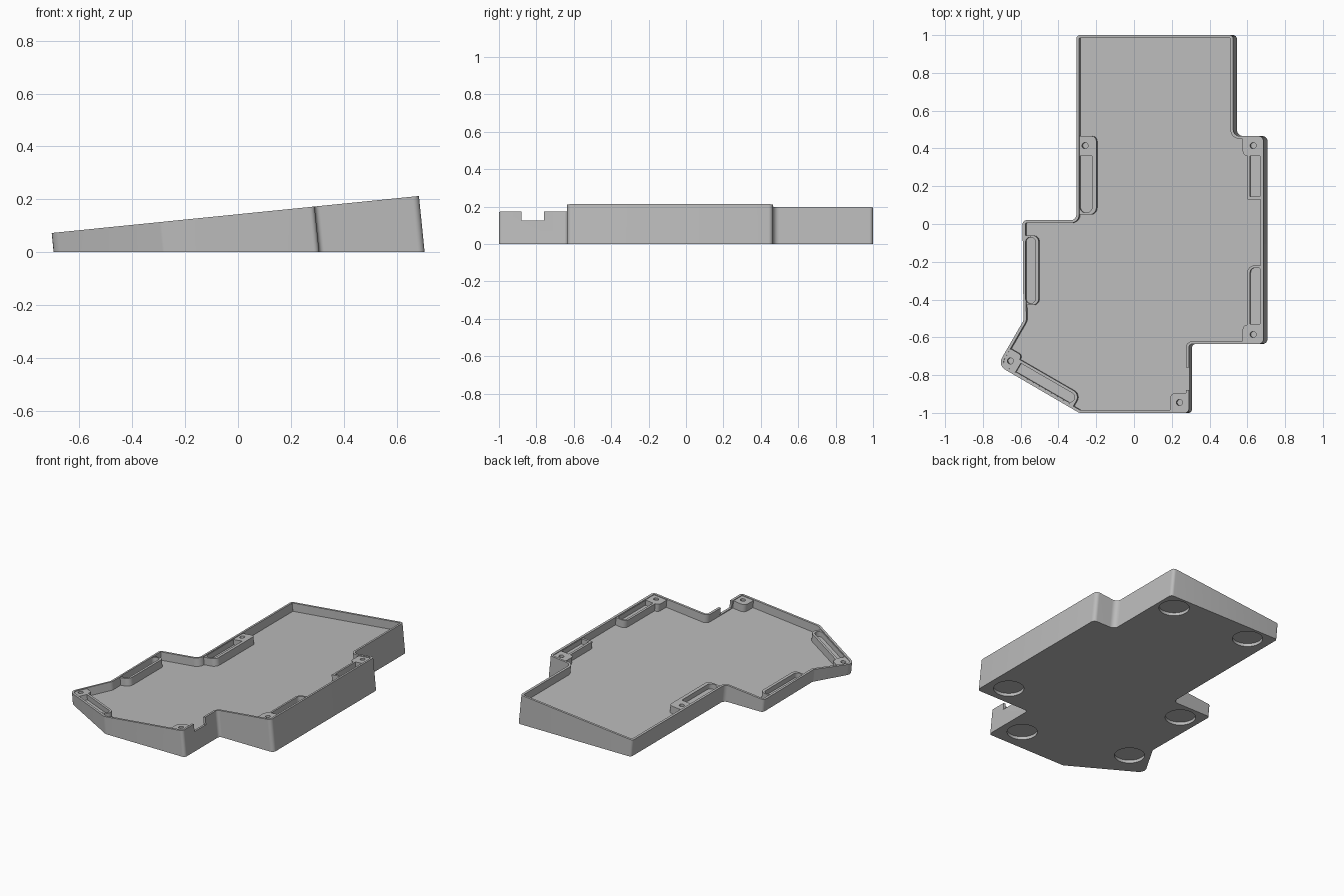
import bpy, bmesh, math
from mathutils import Vector

if "Cube" in bpy.data.objects:
    bpy.data.objects.remove(bpy.data.objects["Cube"])

TILT = math.radians(5.75)
S, C, T = math.sin(TILT), math.cos(TILT), math.tan(TILT)
MID = 0.1435          # rim height above x = 0
WALL, FLOOR, LEDGE, SLOT = 0.015, -0.055, -0.005, -0.04

grey = bpy.data.materials.new("light_grey")
grey.diffuse_color = (0.5, 0.5, 0.5, 1)
grey.use_nodes = True
grey.node_tree.nodes["Principled BSDF"].inputs["Base Color"].default_value = grey.diffuse_color


def place(x, y, w):
    """Point on the tilted rim plane, moved w along its normal; w None drops to the ground."""
    if w is None:
        w = -(MID + x * T) / C
    return Vector((x - w * S, y, MID + x * T + w * C))


def rounded(corners, steps=6):
    """Fillet every (x, y, radius) corner of a closed outline."""
    out, n = [], len(corners)
    for i, (x, y, r) in enumerate(corners):
        p = Vector((x, y))
        a = (Vector(corners[i - 1][:2]) - p).normalized()
        b = (Vector(corners[(i + 1) % n][:2]) - p).normalized()
        if r <= 0:
            out.append(p)
            continue
        half = a.angle(b) / 2
        centre = p + (a + b).normalized() * (r / math.sin(half))
        start = p + a * (r / math.tan(half)) - centre
        end = p + b * (r / math.tan(half)) - centre
        sweep = start.angle_signed(end)
        for k in range(steps + 1):
            t = -sweep * k / steps
            out.append(centre + Vector((start.x * math.cos(t) - start.y * math.sin(t),
                                        start.x * math.sin(t) + start.y * math.cos(t))))
    return out


def inset(corners, d):
    """Offset a clockwise outline inward, keeping fillets concentric."""
    out, n = [], len(corners)
    for i, (x, y, r) in enumerate(corners):
        p = Vector((x, y))
        e1 = (p - Vector(corners[i - 1][:2])).normalized()
        e2 = (Vector(corners[(i + 1) % n][:2]) - p).normalized()
        n1, n2 = Vector((e1.y, -e1.x)), Vector((e2.y, -e2.x))
        q = p + (n1 + n2) * (d / (1 + n1.dot(n2)))
        convex = e1.x * e2.y - e1.y * e2.x < 0
        out.append((q.x, q.y, max(r - d, 0.004) if convex else r + d))
    return out


def prism(name, pts, low, high):
    bm = bmesh.new()
    bottom = [bm.verts.new(place(p[0], p[1], low)) for p in pts]
    top = [bm.verts.new(place(p[0], p[1], high)) for p in pts]
    bm.faces.new(bottom)
    bm.faces.new(top)
    for i in range(len(pts)):
        j = (i + 1) % len(pts)
        bm.faces.new((bottom[i], bottom[j], top[j], top[i]))
    bmesh.ops.recalc_face_normals(bm, faces=bm.faces)
    me = bpy.data.meshes.new(name)
    bm.to_mesh(me)
    bm.free()
    ob = bpy.data.objects.new(name, me)
    bpy.context.collection.objects.link(ob)
    me.materials.append(grey)
    return ob


def combine(tool, operation):
    """Boolean the tool into the case and discard it."""
    mod = case.modifiers.new("join", "BOOLEAN")
    mod.operation, mod.object, mod.solver = operation, tool, "EXACT"
    bpy.context.view_layer.objects.active = case
    bpy.ops.object.modifier_apply(modifier=mod.name)
    bpy.data.objects.remove(tool)


def box(x0, x1, y0, y1, radii=(0, 0, 0, 0)):
    """Radii in order: lower left, upper left, upper right, lower right."""
    xy = ((x0, y0), (x0, y1), (x1, y1), (x1, y0))
    return rounded([(x, y, r) for (x, y), r in zip(xy, radii)])


def diagonal(pts):
    """Map along/inward distances onto the slanted thumb edge."""
    return [(-0.722 + 0.866 * s + 0.5 * t, -0.748 - 0.5 * s + 0.866 * t) for s, t in pts]


# Wedge body with its tray cavity
outline = [(-0.305, 1.0, 0.018), (0.525, 1.0, 0.02), (0.525, 0.465, 0.035),
           (0.685, 0.465, 0.025), (0.685, -0.635, 0.025), (0.29, -0.635, 0.02),
           (0.29, -1.0, 0.02), (-0.29, -1.0, 0.03), (-0.722, -0.748, 0.046),
           (-0.585, -0.511, 0.03), (-0.59, 0.02, 0.02), (-0.305, 0.02, 0.03)]
case = prism("case", rounded(outline), None, 0)
combine(prism("cavity", rounded(inset(outline, WALL)), FLOOR, 0.1), "DIFFERENCE")

# Screw posts and slot ribs along the walls
m = 0.0075
blocks = [
    box(-0.305 + m, -0.2, 0.05, 0.465, (0, 0, 0.025, 0.035)),
    box(-0.587 + m, -0.505, -0.43, -0.06, (0, 0, 0.035, 0.035)),
    box(0.575, 0.685 - m, -0.635 + m, -0.533, (0, 0.025, 0, 0)),
    box(0.6, 0.685 - m, -0.6, -0.22, (0, 0.035, 0, 0)),
    box(0.575, 0.685 - m, 0.36, 0.465 - m, (0.025, 0, 0, 0)),
    box(0.6, 0.685 - m, 0.13, 0.42),
    box(0.19, 0.29 - m, -1 + m, -0.895, (0, 0.03, 0, 0)),
    diagonal(rounded([(m, m, 0.03), (m, 0.11, 0), (0.085, 0.11, 0.02), (0.085, m, 0)])),
    diagonal(rounded([(0.05, m, 0), (0.05, 0.085, 0), (0.455, 0.085, 0.04), (0.455, m, 0)])),
]
for pts in blocks:
    combine(prism("block", pts, FLOOR - 0.004, LEDGE), "UNION")

# Slots in the ribs
slots = [
    box(-0.287, -0.222, 0.06, 0.36, (0.03, 0, 0, 0.03)),
    box(-0.574, -0.523, -0.42, -0.07, (0.024,) * 4),
    box(0.614, 0.667, -0.53, -0.232, (0, 0.025, 0.01, 0)),
    box(0.614, 0.667, 0.145, 0.36),
    diagonal(rounded([(0.1, 0.018, 0), (0.1, 0.07, 0), (0.44, 0.07, 0.025), (0.44, 0.018, 0.025)])),
]
for pts in slots:
    combine(prism("slot", pts, SLOT, 0.1), "DIFFERENCE")

# Screw holes
for x, y in [(-0.26, 0.415), (0.63, 0.415), (0.63, -0.585), (0.24, -0.945), (-0.655, -0.725)]:
    ring = [(x + 0.016 * math.cos(a * math.pi / 8), y + 0.016 * math.sin(a * math.pi / 8))
            for a in range(16)]
    combine(prism("screw_hole", ring, -0.045, 0.1), "DIFFERENCE")

# Cable notch in the front right wall
combine(prism("notch", box(0.265, 0.4, -0.88, -0.76), -0.049, 0.1), "DIFFERENCE")

# Round foot recesses underneath
for x, y in [(0.43, 0.89), (-0.15, 0.89), (0.57, -0.5), (0.17, -0.85), (-0.45, -0.1), (-0.51, -0.65)]:
    bpy.ops.mesh.primitive_cylinder_add(vertices=40, radius=0.092, depth=0.04, location=(x, y, 0))
    combine(bpy.context.object, "DIFFERENCE")

bpy.ops.object.select_all(action="DESELECT")
case.select_set(True)
bpy.context.view_layer.objects.active = case
bpy.ops.object.shade_smooth_by_angle(angle=math.radians(30))
